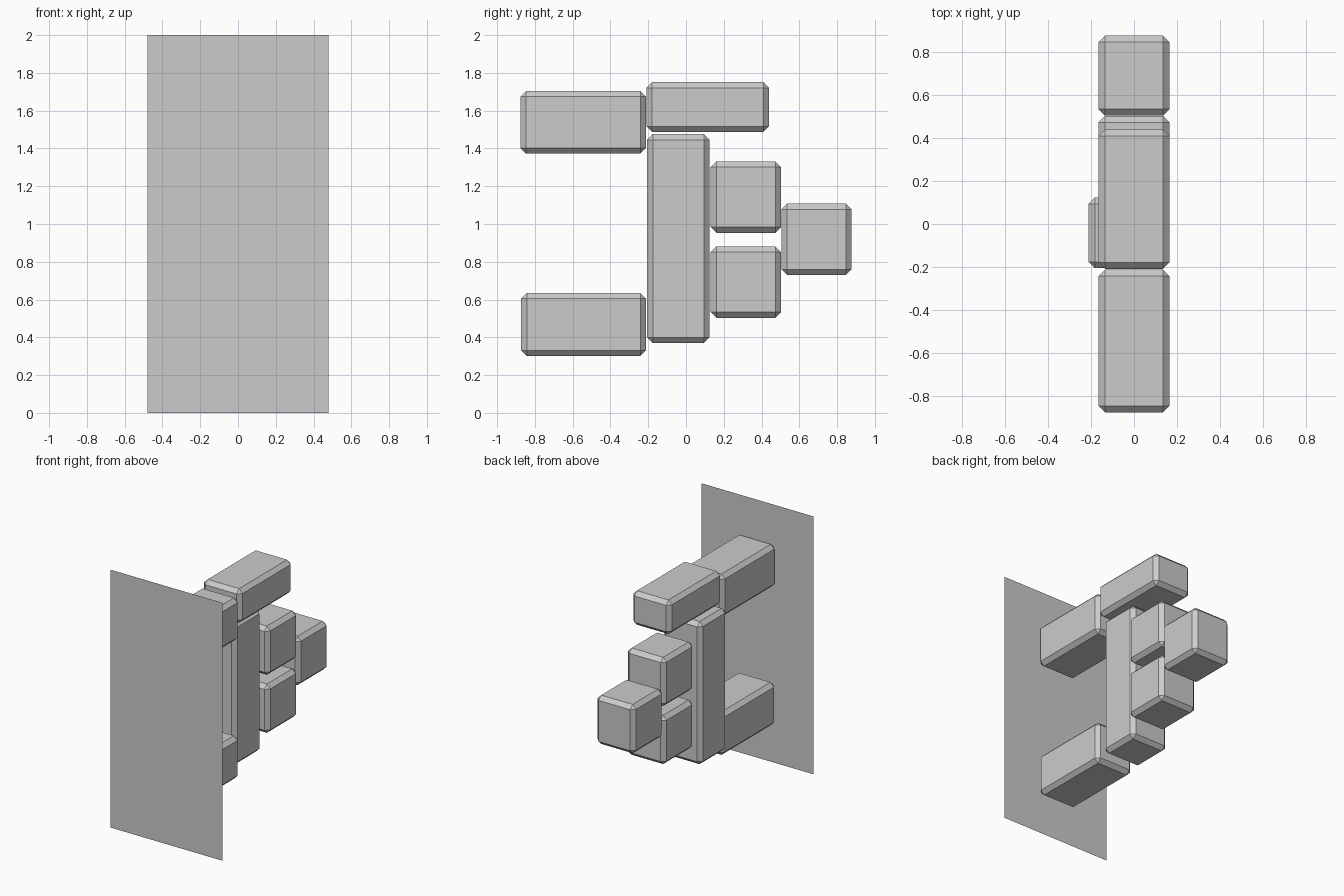
import bpy

if "Cube" in bpy.data.objects:
    bpy.data.objects.remove(bpy.data.objects["Cube"])


def block(name, xr, yr, zr, chamfer=0.03):
    """Box given by its extents, with a flat chamfer on every edge."""
    ranges = (xr, yr, zr)
    bpy.ops.mesh.primitive_cube_add(size=1, location=[(a + b) / 2 for a, b in ranges])
    ob = bpy.context.object
    ob.name = name
    ob.scale = [b - a for a, b in ranges]
    bpy.ops.object.transform_apply(location=False, rotation=False, scale=True)
    bev = ob.modifiers.new("chamfer", 'BEVEL')
    bev.width = chamfer
    bev.segments = 1
    return ob


MID = (-0.165, 0.165)

# Arms reaching forward to the panel
block("upper_arm", MID, (-0.877, -0.212), (1.373, 1.704))
block("lower_arm", MID, (-0.873, -0.212), (0.301, 0.635))

# Upright post (slightly off centre) and the bar above it
block("post", (-0.212, 0.117), (-0.206, 0.124), (0.370, 1.476))
block("top_bar", MID, (-0.209, 0.439), (1.487, 1.751))

# Cluster of three cubes behind the post
for name, y, z in (("upper_cube", 0.131, 0.953),
                   ("lower_cube", 0.131, 0.503),
                   ("rear_cube", 0.505, 0.730)):
    block(name, MID, (y, y + 0.372), (z, z + 0.378))

# Flat front panel, a single upright sheet
bpy.ops.mesh.primitive_plane_add(size=1, location=(0, -0.877, 1), rotation=(1.5707963, 0, 0))
panel = bpy.context.object
panel.name = "front_panel"
panel.scale = (0.96, 2, 1)
bpy.ops.object.transform_apply(location=False, rotation=True, scale=True)
